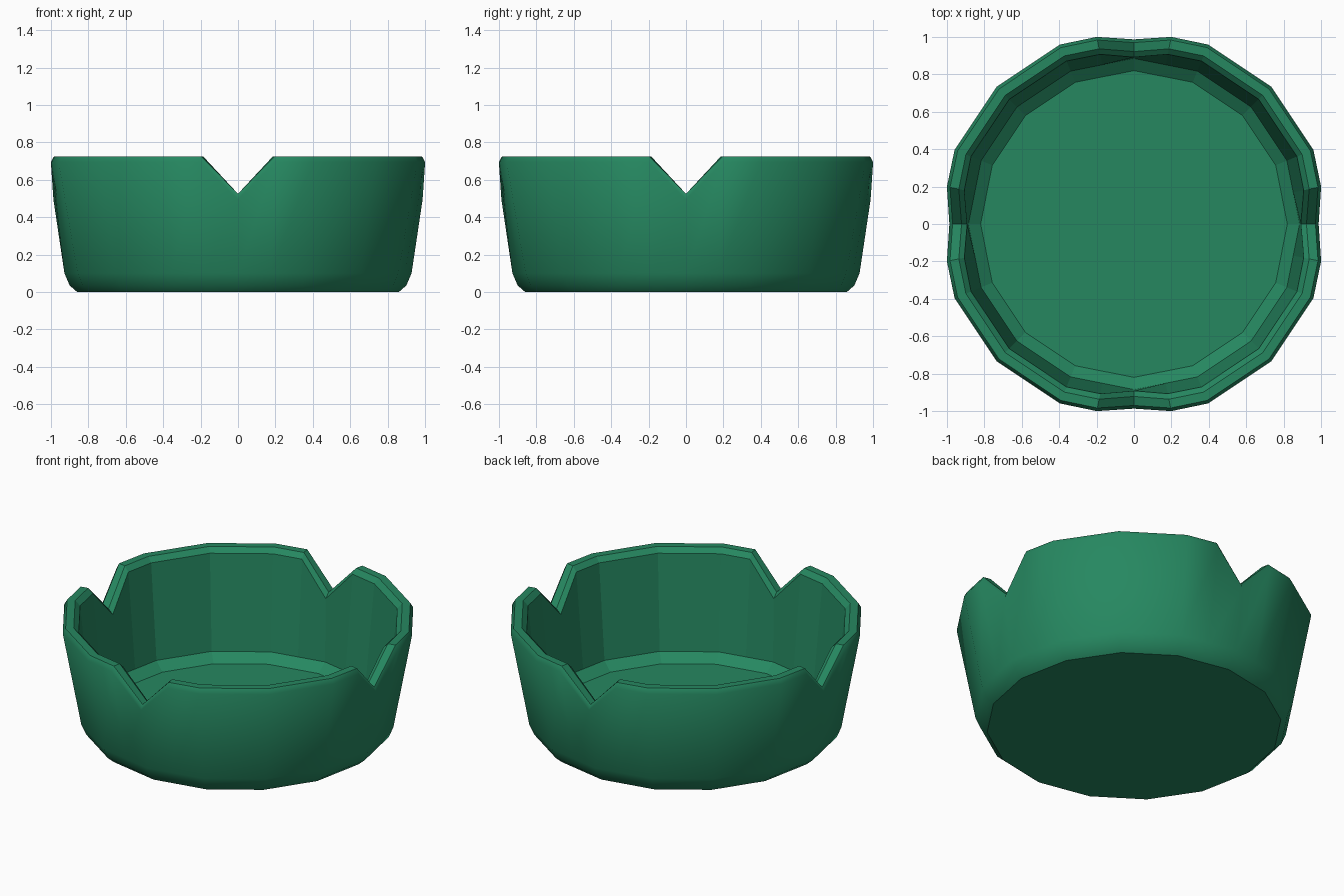
import bpy, bmesh, math

if "Cube" in bpy.data.objects:
    bpy.data.objects.remove(bpy.data.objects["Cube"])

green = bpy.data.materials.new("green_glass")
green.diffuse_color = (0.019, 0.245, 0.118, 1)
green.use_nodes = True
green.node_tree.nodes["Principled BSDF"].inputs["Base Color"].default_value = green.diffuse_color

# Columns around the bowl: angle, base factor, rim radius, rim height.
# Each quarter has one V notch at its centre; notch corners sit mid-edge of a 16-gon.
mid = math.cos(math.radians(11.25))
quarter = [(-11.25, mid, 1.02, 0.725), (0, 1, 0.987, 0.525), (11.25, mid, 1.02, 0.725),
           (22.5, 1, 1.038, 0.725), (45, 1, 1.038, 0.725), (67.5, 1, 1.038, 0.725)]
columns = [(a + 90 * q, f, r, h) for q in range(4) for a, f, r, h in quarter]


def profile(f, r, h):
    """Wall section from the outer foot, over the rim, down to the floor."""
    return [(0.86 * f, 0), (0.90 * f, 0.035), (0.928 * f, 0.10),
            (r, h - 0.03), (r - 0.017, h),              # outer wall and rim bevel
            (r - 0.065, h), (r - 0.095, h - 0.03),      # rim and inner bevel
            (0.885 * f, 0.09), (0.82 * f, 0.04)]        # inner wall and floor fillet


bm = bmesh.new()
grid = []
for a, f, r, h in columns:
    t = math.radians(a)
    grid.append([bm.verts.new((d * math.cos(t), d * math.sin(t), z))
                 for d, z in profile(f, r, h)])

# Wall strips: smooth outside, faceted rim and inside
n = len(grid)
for i in range(n):
    p, q = grid[i], grid[(i + 1) % n]
    for k in range(len(p) - 1):
        face = bm.faces.new((p[k], q[k], q[k + 1], p[k + 1]))
        face.smooth = k < 4

# Foot and floor discs
bm.faces.new([c[0] for c in reversed(grid)])
bm.faces.new([c[-1] for c in grid])
bmesh.ops.recalc_face_normals(bm, faces=bm.faces)

mesh = bpy.data.meshes.new("notched_bowl")
bm.to_mesh(mesh)
bm.free()
mesh.materials.append(green)
bowl = bpy.data.objects.new("notched_bowl", mesh)
bpy.context.collection.objects.link(bowl)
